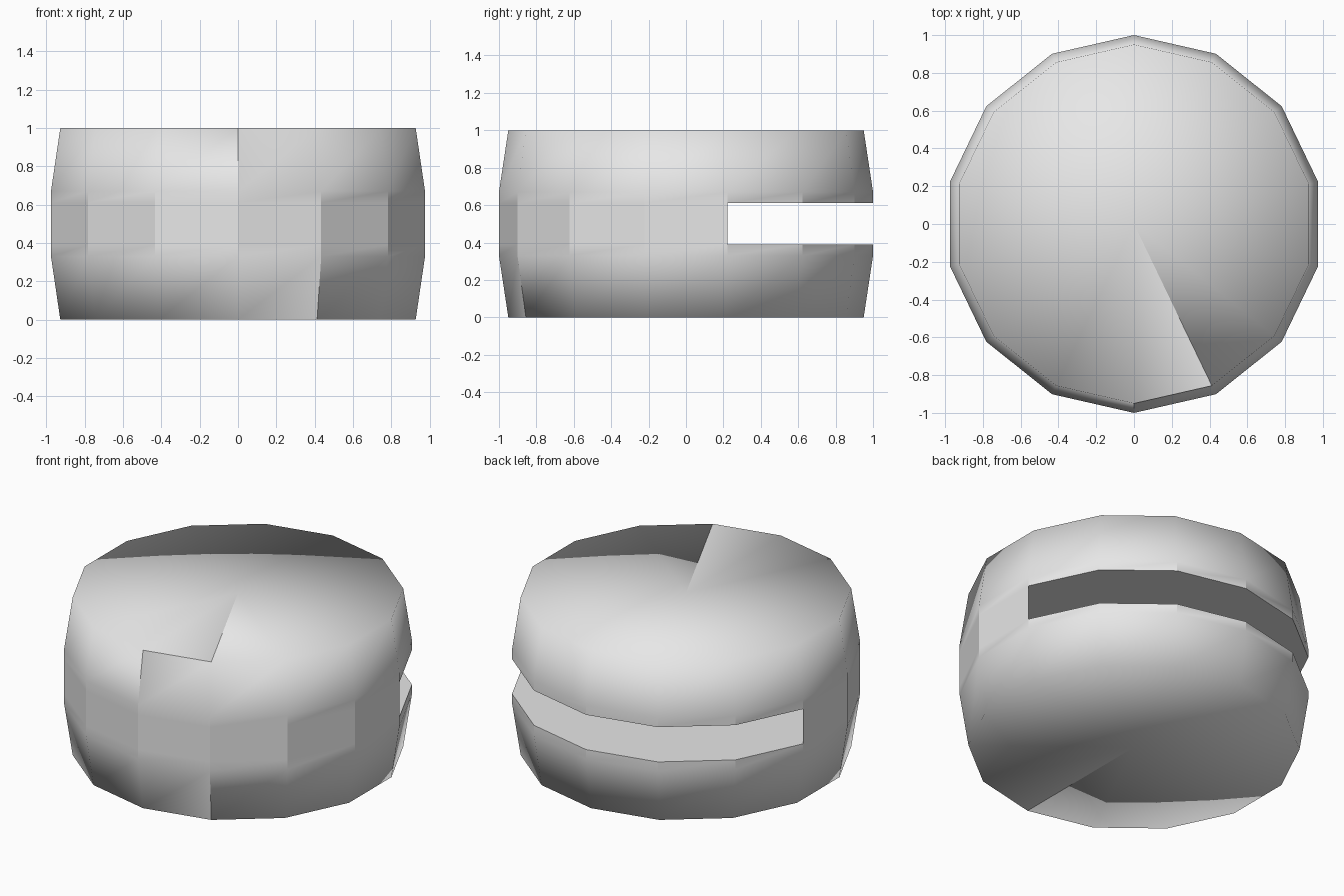
import bpy, bmesh, math

if "Cube" in bpy.data.objects:
    bpy.data.objects.remove(bpy.data.objects["Cube"], do_unlink=True)

SIDES = 14
STEP = 2 * math.pi / SIDES
SLOT_LOW, SLOT_HIGH = 0.39, 0.61

grey = bpy.data.materials.new("light grey")
grey.use_nodes = True
grey.diffuse_color = (0.8, 0.8, 0.8, 1)
grey.node_tree.nodes["Principled BSDF"].inputs["Base Color"].default_value = (0.8, 0.8, 0.8, 1)


def corner(k, radius, z):
    a = k * STEP - math.pi / 2          # corner 0 is at the front
    return (radius * math.cos(a), radius * math.sin(a), z)


def finish(bm, name):
    mesh = bpy.data.meshes.new(name)
    bm.to_mesh(mesh)
    bm.free()
    mesh.materials.append(grey)
    obj = bpy.data.objects.new(name, mesh)
    bpy.context.collection.objects.link(obj)
    return obj


def drum_half(name, flipped):
    """Tapered, capped half of the drum; the lower one is the upper turned over."""
    bm = bmesh.new()
    profile = [(1.0, SLOT_HIGH), (1.0, 0.67), (0.95, 1.0)]
    rings = [[bm.verts.new(corner(1 - i if flipped else i, r, 1 - z if flipped else z))
              for i in range(SIDES)] for r, z in profile]
    centre = bm.verts.new((0, 0, 0 if flipped else 1))
    inner, middle, rim = rings
    for i in range(SIDES):
        j = (i + 1) % SIDES
        for low, high in ((inner, middle), (middle, rim)):
            bm.faces.new((low[i], low[j], high[j], high[i])).smooth = True
        bm.faces.new((rim[i], rim[j], centre)).smooth = True
    # flat face towards the slot
    bm.faces.new(inner[::-1])
    # sharp edges: the slot rim, the narrow facet row and one stepped seam
    sharp = [(inner[i], inner[(i + 1) % SIDES]) for i in range(SIDES)]
    sharp += list(zip(inner, middle))
    sharp += [(middle[0], rim[0]), (rim[0], rim[1]), (rim[1], centre)]
    for pair in sharp:
        bm.edges.get(pair).smooth = False
    return finish(bm, name)


drum_half("upper_half", False)
drum_half("lower_half", True)

# faceted band joining the halves, left open at the back
bm = bmesh.new()
first, last = -4, 4
columns = [(bm.verts.new(corner(k, 1.0, SLOT_LOW)), bm.verts.new(corner(k, 1.0, SLOT_HIGH)))
           for k in range(first, last + 1)]
for (a, b), (c, d) in zip(columns, columns[1:]):
    bm.faces.new((a, c, d, b)).smooth = False
finish(bm, "front_band")
